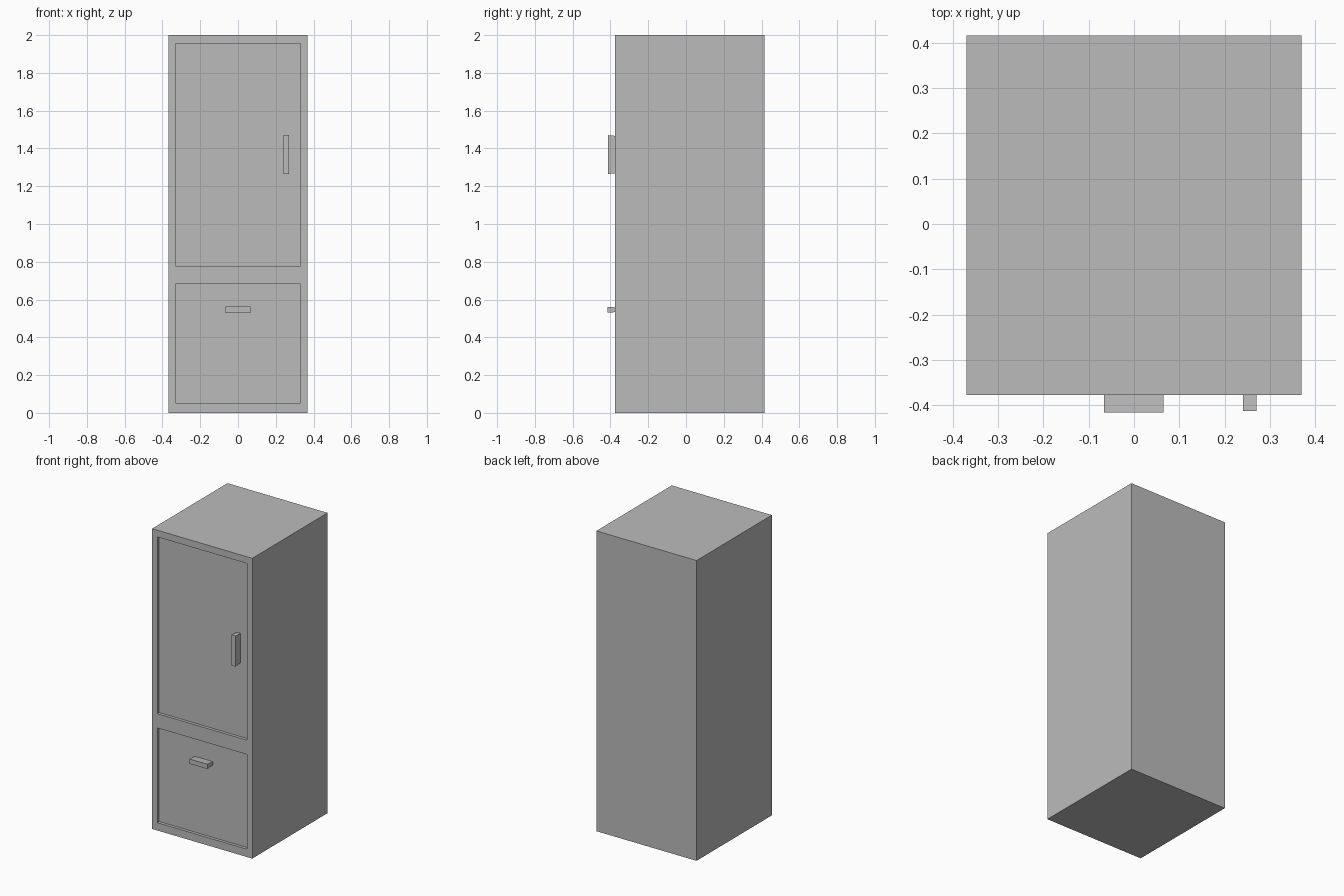
import bpy
import bmesh
from mathutils import Vector

default = bpy.data.objects.get("Cube")
if default:
    bpy.data.objects.remove(default, do_unlink=True)

HALF_W, FRONT, BACK, HEIGHT = 0.369, -0.377, 0.416, 2.0
PANEL_HALF_W, RECESS = 0.331, 0.02
PANELS = [(0.052, 0.683), (0.778, 1.955)]   # drawer, door (bottom, top)

grey = bpy.data.materials.new("plain grey")
grey.use_nodes = True
grey.diffuse_color = (0.5, 0.5, 0.5, 1)
grey.node_tree.nodes["Principled BSDF"].inputs["Base Color"].default_value = (0.5, 0.5, 0.5, 1)


def box(bm, low, high):
    """Add a box between two corners."""
    low, high = Vector(low), Vector(high)
    verts = bmesh.ops.create_cube(bm, size=1)["verts"]
    for v in verts:
        v.co = (low + high) / 2 + v.co * (high - low)
    return verts


def finish(bm, name):
    bmesh.ops.recalc_face_normals(bm, faces=bm.faces)
    mesh = bpy.data.meshes.new(name)
    bm.to_mesh(mesh)
    bm.free()
    mesh.materials.append(grey)
    obj = bpy.data.objects.new(name, mesh)
    bpy.context.collection.objects.link(obj)
    return obj


# Cabinet with recessed door and drawer panels
bm = bmesh.new()
box(bm, (-HALF_W, FRONT, 0), (HALF_W, BACK, HEIGHT))
cuts = [((x, 0, 0), (1, 0, 0)) for x in (-PANEL_HALF_W, PANEL_HALF_W)]
cuts += [((0, 0, z), (0, 0, 1)) for pair in PANELS for z in pair]
for point, normal in cuts:
    bmesh.ops.bisect_plane(bm, geom=bm.verts[:] + bm.edges[:] + bm.faces[:],
                           plane_co=point, plane_no=normal)
bm.normal_update()


def is_panel(face):
    c = face.calc_center_median()
    return (face.normal.y < -0.9 and abs(c.x) < PANEL_HALF_W
            and any(low < c.z < high for low, high in PANELS))


panels = [f for f in bm.faces if is_panel(f)]
inner = bmesh.ops.extrude_discrete_faces(bm, faces=panels)["faces"]
bmesh.ops.translate(bm, verts=[v for f in inner for v in f.verts], vec=(0, RECESS, 0))
bmesh.ops.remove_doubles(bm, verts=bm.verts, dist=0.0001)
bmesh.ops.dissolve_limit(bm, angle_limit=0.01, verts=bm.verts, edges=bm.edges)
finish(bm, "cabinet")


# Handles, flaring slightly toward the front
def handle(name, x0, x1, z0, z1, front):
    bm = bmesh.new()
    middle = (z0 + z1) / 2
    for v in box(bm, (x0, front, z0), (x1, FRONT + RECESS, z1)):
        if v.co.y > front + 0.01:
            v.co.z += 0.005 if v.co.z < middle else -0.005
    finish(bm, name)


handle("door_handle", 0.24, 0.27, 1.265, 1.47, -0.412)
handle("drawer_handle", -0.066, 0.065, 0.53, 0.562, -0.416)
